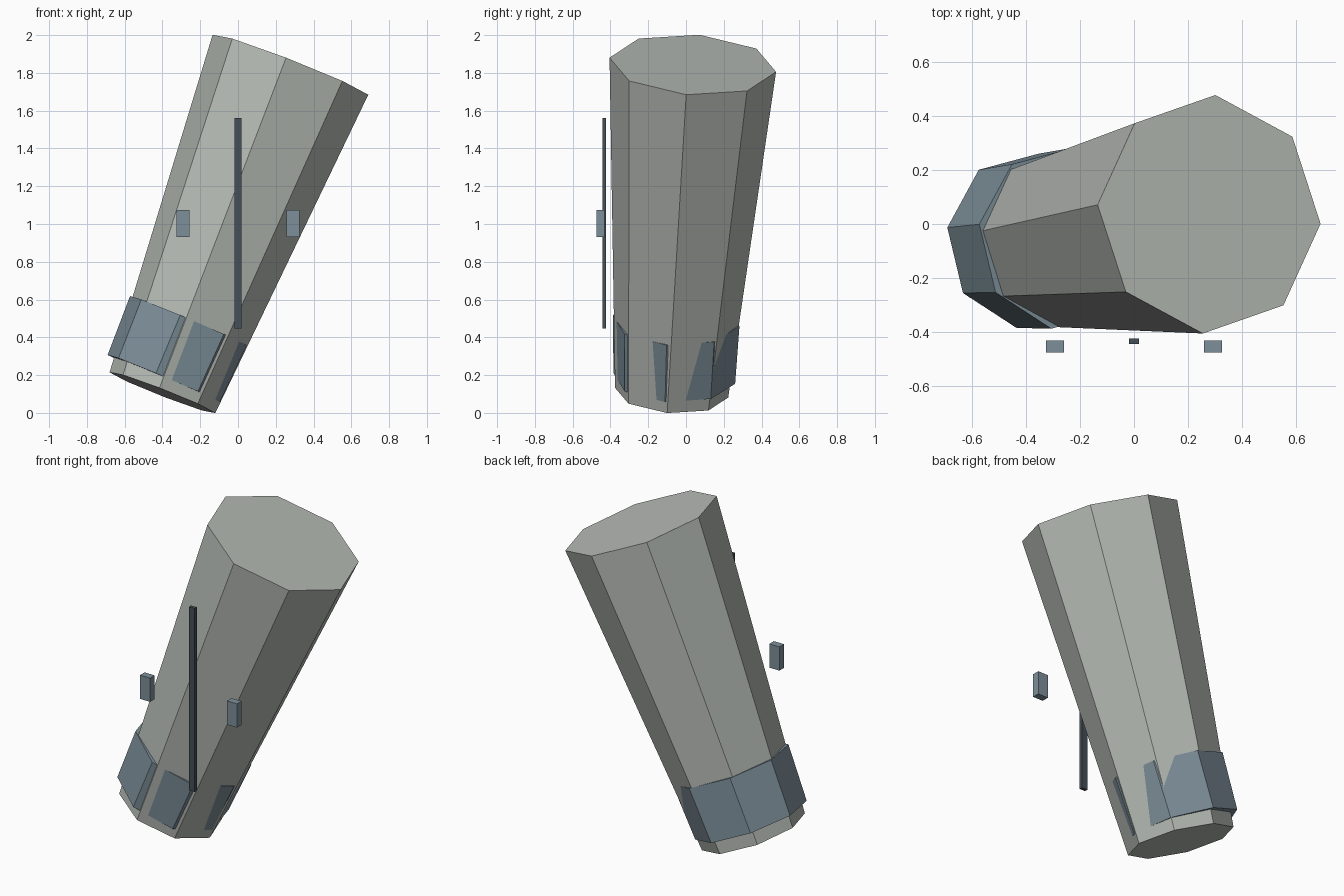
import bpy, bmesh, math
from mathutils import Vector

if "Cube" in bpy.data.objects:
    bpy.data.objects.remove(bpy.data.objects["Cube"])


def material(name, rgb):
    m = bpy.data.materials.new(name)
    m.diffuse_color = (*rgb, 1)
    m.use_nodes = True
    m.node_tree.nodes["Principled BSDF"].inputs["Base Color"].default_value = m.diffuse_color
    return m


STONE = material("pale_grey", (0.47, 0.50, 0.465))
STEEL = material("blue_grey", (0.205, 0.275, 0.32))
DARK = material("dark_slate", (0.06, 0.08, 0.095))


def add_object(name, bm, mat):
    bmesh.ops.recalc_face_normals(bm, faces=bm.faces)
    mesh = bpy.data.meshes.new(name)
    bm.to_mesh(mesh)
    bm.free()
    mesh.materials.append(mat)
    obj = bpy.data.objects.new(name, mesh)
    bpy.context.collection.objects.link(obj)


def frustum(name, base, axis, length, r0, r1, first, mat, sides=8):
    """Capped tapered prism; 'first' points at its first corner."""
    n = Vector(axis).normalized()
    u = Vector(first)
    u = (u - n * u.dot(n)).normalized()
    v = n.cross(u)
    bm = bmesh.new()
    rings = []
    for c, r in ((Vector(base), r0), (Vector(base) + n * length, r1)):
        rings.append([bm.verts.new(c + r * (u * math.cos(a) + v * math.sin(a)))
                      for a in (math.tau * i / sides for i in range(sides))])
    low, high = rings
    for i in range(sides):
        j = (i + 1) % sides
        bm.faces.new((low[i], low[j], high[j], high[i]))
    bm.faces.new(low[::-1])
    bm.faces.new(high)
    add_object(name, bm, mat)


def box(name, centre, size, mat):
    bm = bmesh.new()
    bmesh.ops.create_cube(bm, size=1)
    for v in bm.verts:
        v.co = Vector(centre) + Vector([a * b for a, b in zip(v.co, size)])
    add_object(name, bm, mat)


# Leaning eight-sided body, wider at the top
frustum("leaning_body", (-0.40, -0.076, 0.107), (0.363, 0.060, 0.930), 1.867,
        0.301, 0.443, (0.931, -0.079, -0.356), STONE)

# Collar near the foot, slightly turned and offset so it cuts through the body
frustum("base_collar", (-0.393, -0.062, 0.182), (0.391, 0.03, 0.920), 0.333,
        0.326, 0.339, (0.91, -0.15, -0.38), STEEL)

# Upright strip and the two blocks in front of the body
box("front_strip", (0, -0.433, 1.003), (0.038, 0.02, 1.115), DARK)
for side, x in (("left", -0.292), ("right", 0.292)):
    box(side + "_block", (x, -0.453, 1.003), (0.068, 0.044, 0.144), STEEL)
